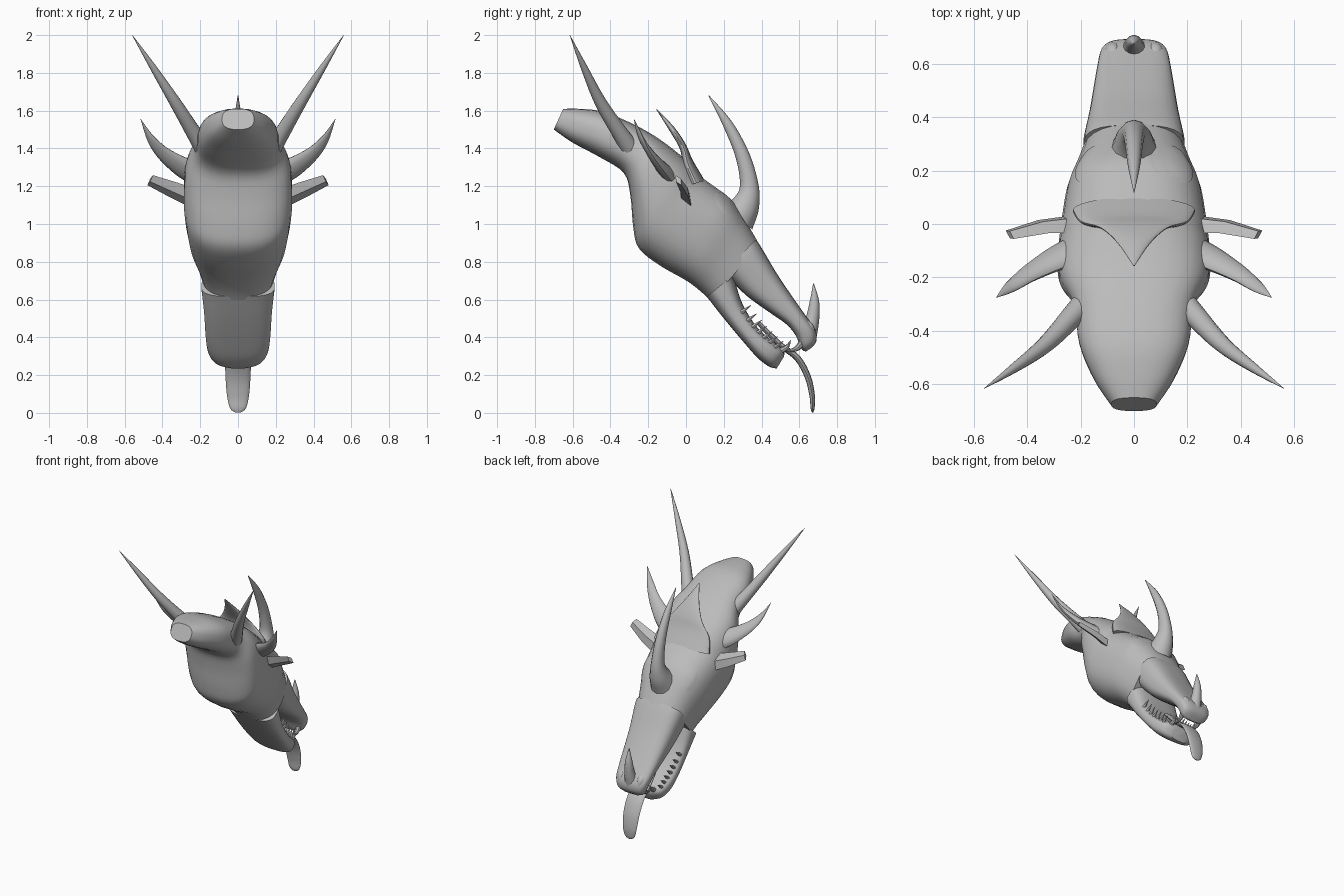
import bpy, bmesh, math
from mathutils import Vector
from mathutils.bvhtree import BVHTree

if "Cube" in bpy.data.objects:
    bpy.data.objects.remove(bpy.data.objects["Cube"])

grey = bpy.data.materials.new("stone_grey")
grey.use_nodes = True
GREY = (0.5, 0.5, 0.5, 1)
grey.diffuse_color = GREY
grey.node_tree.nodes["Principled BSDF"].inputs["Base Color"].default_value = GREY


def finish(name, bm, angle=40):
    bmesh.ops.recalc_face_normals(bm, faces=bm.faces)
    mesh = bpy.data.meshes.new(name)
    bm.to_mesh(mesh)
    bm.free()
    mesh.materials.append(grey)
    ob = bpy.data.objects.new(name, mesh)
    bpy.context.collection.objects.link(ob)
    bpy.ops.object.select_all(action="DESELECT")
    ob.select_set(True)
    bpy.context.view_layer.objects.active = ob
    bpy.ops.object.shade_smooth_by_angle(angle=math.radians(angle))
    return ob


def smooth_rows(rows, steps):
    """Catmull-Rom interpolation of rows of numbers."""
    rows = [Vector(r) for r in rows]
    out = []
    for i in range(len(rows) - 1):
        a, b = rows[max(i - 1, 0)], rows[i]
        c, d = rows[i + 1], rows[min(i + 2, len(rows) - 1)]
        for k in range(steps):
            t = k / steps
            out.append(0.5 * (2 * b + (c - a) * t + (2 * a - 5 * b + 4 * c - d) * t * t
                              + (3 * b - a - 3 * c + d) * t ** 3))
    return out + [rows[-1]]


def skin(name, rings, angle=40):
    bm = bmesh.new()
    loops = [[bm.verts.new(p) for p in ring] for ring in rings]
    n = len(loops[0])
    for a, b in zip(loops, loops[1:]):
        for i in range(n):
            bm.faces.new((a[i], a[(i + 1) % n], b[(i + 1) % n], b[i]))
    bm.faces.new(loops[0])
    bm.faces.new(loops[-1])
    return finish(name, bm, angle)


def power(v, e):
    return math.copysign(abs(v) ** e, v)


def loft(name, rows, e=2.6, sides=28, steps=4):
    """Rows: top y, top z, bottom y, bottom z, half width."""
    rings = []
    for ty, tz, by, bz, w in smooth_rows(rows, steps):
        mid, half = Vector((0, ty + by, tz + bz)) / 2, Vector((0, ty - by, tz - bz)) / 2
        ring = []
        for i in range(sides):
            a = math.tau * (i + 0.5) / sides
            side = Vector((max(w, 0.002) * power(math.sin(a), 2 / e), 0, 0))
            ring.append(mid + half * power(math.cos(a), 2 / e) + side)
        rings.append(ring)
    return skin(name, rings)


def horn(name, rows, wide=(1, 0, 0), flat=1.0, sides=12, steps=5, mirror=1, angle=40):
    """Rows: x, y, z, radius; 'wide' is the broad direction of the section."""
    pts = smooth_rows(rows, steps)
    rings = []
    for i, p in enumerate(pts):
        d = (pts[min(i + 1, len(pts) - 1)] - pts[max(i - 1, 0)]).to_3d().normalized()
        w = Vector(wide)
        u = (w - d * w.dot(d)).normalized()
        v = d.cross(u) * flat
        ring = []
        for k in range(sides):
            a = math.tau * k / sides
            q = p.to_3d() + max(p[3], 0.001) * (u * math.cos(a) + v * math.sin(a))
            ring.append((q.x * mirror, q.y, q.z))
        rings.append(ring)
    return skin(name, rings, angle)


# Skull and neck
skull = loft("skull_and_neck", [
    (-.65, 1.61, -.70, 1.50, .085), (-.56, 1.61, -.60, 1.43, .15),
    (-.44, 1.595, -.46, 1.355, .205), (-.28, 1.53, -.33, 1.27, .225),
    (-.14, 1.45, -.295, 1.15, .275), (0, 1.34, -.28, .98, .288),
    (.07, 1.26, -.25, .87, .282), (.15, 1.2, -.14, .78, .27),
    (.24, 1.13, 0, .70, .25), (.32, 1.01, .08, .64, .215),
    (.39, .89, .13, .59, .19)])

# Jaws
loft("upper_jaw", [
    (.37, .92, .2, .74, .19), (.40, .875, .23, .71, .187), (.48, .74, .32, .62, .168),
    (.56, .62, .43, .54, .152), (.63, .52, .53, .47, .138), (.685, .44, .58, .41, .125),
    (.69, .38, .61, .34, .10), (.665, .345, .635, .325, .05)], e=3)
loft("lower_jaw", [
    (.25, .73, .11, .615, .195), (.30, .575, .20, .50, .18), (.38, .45, .30, .38, .172),
    (.46, .38, .38, .29, .16), (.515, .335, .44, .245, .13), (.52, .30, .48, .235, .075)], e=3)

# Pointed crest rising from the forehead
loft("forehead_crest", [
    (.10, 1.23, 0, 1.2, .23), (.035, 1.34, -.02, 1.29, .2), (0, 1.42, -.03, 1.39, .125),
    (-.06, 1.51, -.085, 1.49, .06), (-.155, 1.61, -.157, 1.605, .003)], e=2)

# Centre horns
horn("forehead_horn", [
    (0, .27, 1.03, .10), (0, .315, 1.1, .075), (0, .335, 1.2, .05), (0, .30, 1.36, .038),
    (0, .22, 1.53, .026), (0, .12, 1.68, .002)], wide=(0, 1, 0), flat=.9)
horn("nose_horn", [
    (0, .645, .42, .05), (0, .67, .5, .036), (0, .68, .59, .025),
    (0, .675, .685, .002)], wide=(0, 1, 0))

# Tongue hanging over the lower jaw
horn("tongue", [
    (0, .38, .48, .05), (0, .5, .36, .06), (0, .59, .29, .068), (0, .645, .19, .066),
    (0, .668, .09, .058), (0, .67, .025, .042), (0, .67, .002, .015)], flat=.25, sides=16)

# Eye plates hugging the skull
tree = BVHTree.FromObject(skull, bpy.context.evaluated_depsgraph_get())


def eye(name, s):
    bm = bmesh.new()
    rings = []
    for r, lift in ((1, -.004), (.97, .005), (.65, .008), (.3, .009)):
        ring = []
        for k in range(20):
            a = math.tau * k / 20
            u, v = r * .11 * math.cos(a), r * .042 * math.sin(a)
            hit = tree.ray_cast(Vector((1, .225 + .6 * u + .8 * v, 1.08 - .8 * u + .6 * v)),
                                Vector((-1, 0, 0)))[0]
            if hit:
                ring.append(bm.verts.new((s * (hit.x + lift), hit.y, hit.z)))
        rings.append(ring)
    for a, b in zip(rings, rings[1:]):
        if len(a) == len(b):
            for i in range(len(a)):
                j = (i + 1) % len(a)
                bm.faces.new((a[i], a[j], b[j], b[i]))
    bm.faces.new(rings[-1])
    finish(name, bm)


for s, side in ((1, "left"), (-1, "right")):
    eye(side + "_eye", s)
    # Side horns
    horn(side + "_long_horn", [
        (.15, -.27, 1.36, .06), (.22, -.335, 1.46, .044), (.33, -.45, 1.64, .032),
        (.45, -.54, 1.83, .018), (.56, -.615, 2.0, .001)], mirror=s)
    horn(side + "_cheek_horn", [
        (.22, -.10, 1.27, .075), (.29, -.13, 1.30, .062), (.39, -.185, 1.37, .042),
        (.46, -.235, 1.45, .025), (.515, -.275, 1.555, .001)],
        wide=(0, .6, -.8), flat=.5, mirror=s)
    horn(side + "_cheek_spike", [
        (.22, .0, 1.13, .06), (.34, -.01, 1.18, .05), (.465, -.04, 1.232, .034)],
        wide=(0, .5, -.85), flat=.45, sides=4, steps=1, mirror=s, angle=20)
    # Nostril rims
    horn(side + "_nostril", [
        (.07, .60, .50, .01), (.08, .645, .455, .03), (.075, .675, .40, .012)], mirror=s)
    # Teeth along both jaws
    for i in range(7):
        t = i / 6
        y, z, x = .31 + .17 * t, .55 - .19 * t ** .8, .155 - .03 * t
        horn(f"{side}_lower_tooth_{i}", [
            (x, y - .02, z - .02, .015), (x, y + .035, z + .02, .001)],
            sides=6, steps=1, mirror=s)
    horn(side + "_lower_fang", [
        (.085, .48, .32, .02), (.085, .53, .345, .013), (.085, .555, .385, .001)],
        sides=8, mirror=s)
    horn(side + "_upper_fang", [
        (.075, .62, .38, .02), (.075, .585, .34, .014), (.07, .525, .325, .001)],
        sides=8, mirror=s)
